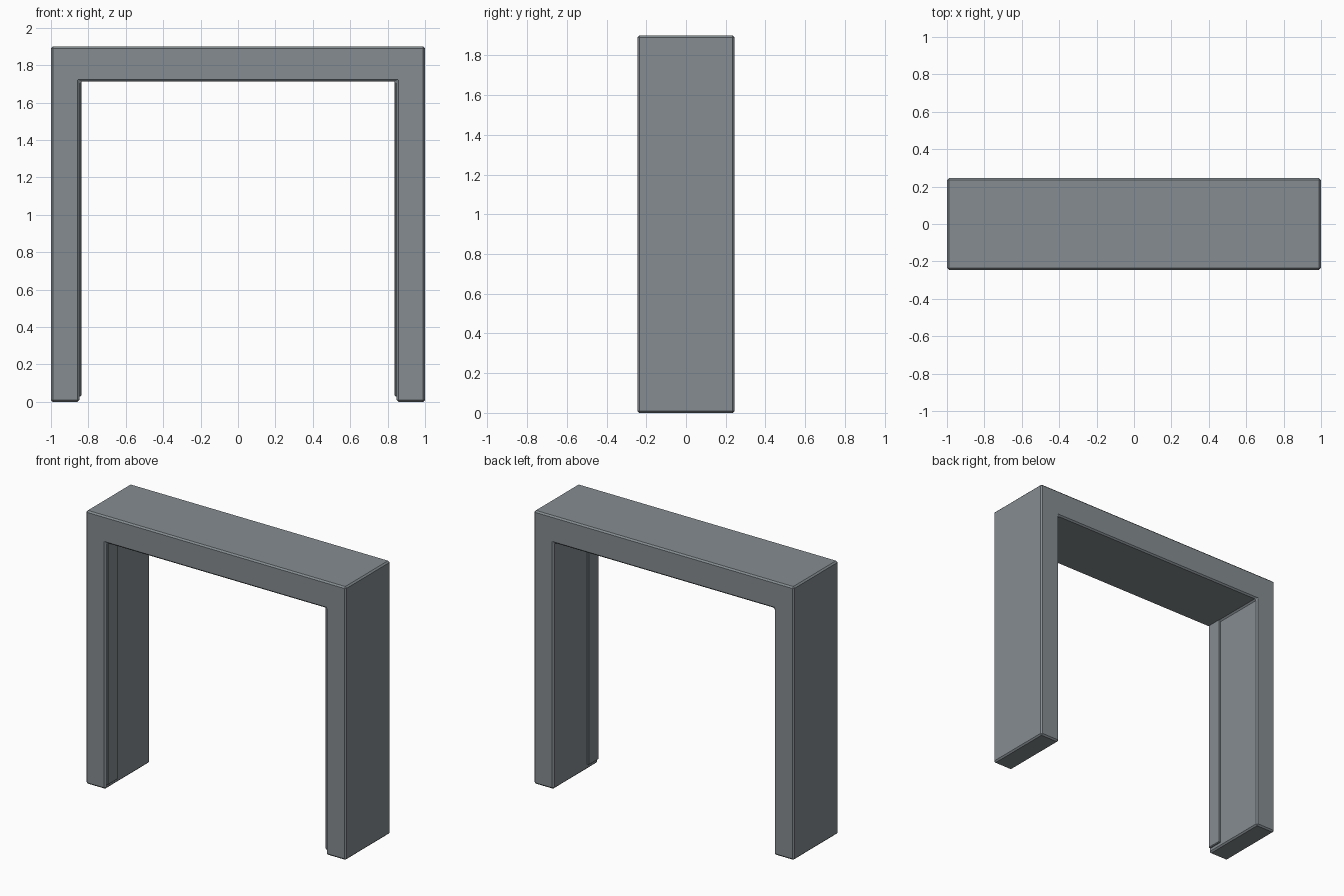
import bpy
import bmesh
from mathutils import Vector

cube = bpy.data.objects.get("Cube")
if cube:
    bpy.data.objects.remove(cube, do_unlink=True)

WIDTH, DEPTH, HEIGHT = 2.0, 0.49, 1.90
INNER_X, INNER_Z = 0.848, 1.713

metal = bpy.data.materials.new("slate_grey")
metal.use_nodes = True
colour = (0.235, 0.265, 0.285, 1)
metal.diffuse_color = colour
metal.node_tree.nodes["Principled BSDF"].inputs["Base Color"].default_value = colour


def extruded(name, profile, y0, y1, bevel):
    """Extrude an x-z outline from y0 to y1 and chamfer its edges."""
    bm = bmesh.new()
    face = bm.faces.new([bm.verts.new((x, y0, z)) for x, z in profile])
    result = bmesh.ops.extrude_face_region(bm, geom=[face])
    moved = [v for v in result["geom"] if isinstance(v, bmesh.types.BMVert)]
    bmesh.ops.translate(bm, verts=moved, vec=Vector((0, y1 - y0, 0)))
    bmesh.ops.recalc_face_normals(bm, faces=bm.faces)
    mesh = bpy.data.meshes.new(name)
    bm.to_mesh(mesh)
    bm.free()
    mesh.materials.append(metal)
    obj = bpy.data.objects.new(name, mesh)
    bpy.context.collection.objects.link(obj)
    mod = obj.modifiers.new("chamfer", "BEVEL")
    mod.width = bevel
    mod.segments = 1
    mod.limit_method = "ANGLE"
    return obj


# Door frame: two jambs and a header in one piece
half = [(WIDTH / 2, HEIGHT), (WIDTH / 2, 0), (INNER_X, 0), (INNER_X, INNER_Z)]
outline = half + [(-x, z) for x, z in reversed(half)]
extruded("door_frame", outline, -DEPTH / 2, DEPTH / 2, 0.01)

# Raised stop strip near the front of each jamb, just clear of the floor
for side, name in ((1, "left_stop_strip"), (-1, "right_stop_strip")):
    outer, inner = side * (INNER_X + 0.02), side * (INNER_X - 0.012)
    strip = [(outer, 0.03), (inner, 0.03), (inner, INNER_Z + 0.005), (outer, INNER_Z + 0.005)]
    extruded(name, strip, -0.235, -0.125, 0.005)
